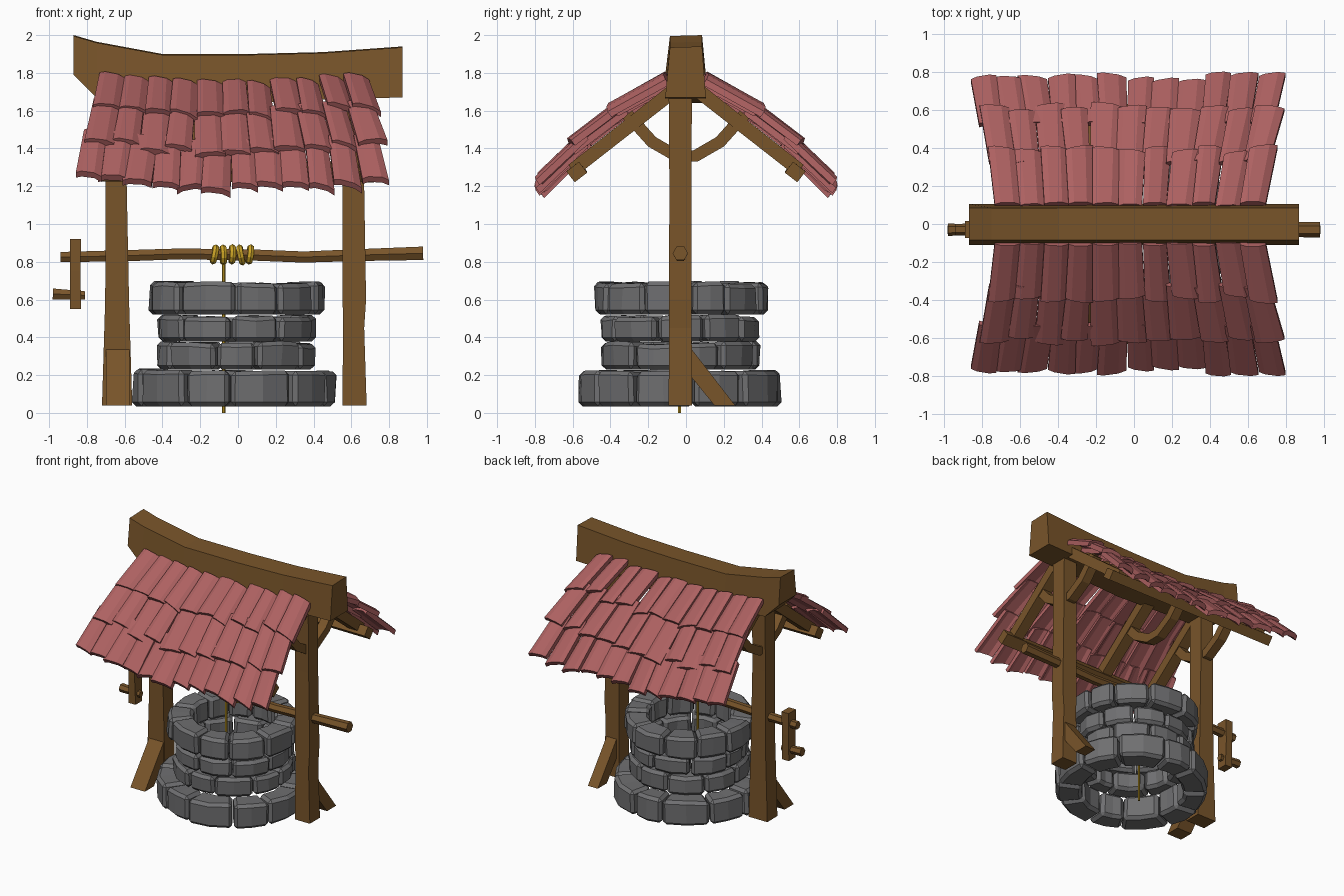
import bpy, bmesh, math, random
from mathutils import Vector

if "Cube" in bpy.data.objects:
    bpy.data.objects.remove(bpy.data.objects["Cube"])

random.seed(7)
J = lambda a: random.uniform(-a, a)


def material(name, rgb):
    m = bpy.data.materials.new(name)
    m.diffuse_color = (*rgb, 1)
    m.use_nodes = True
    m.node_tree.nodes["Principled BSDF"].inputs["Base Color"].default_value = m.diffuse_color
    return m


WOOD = material("wood", (0.19, 0.09, 0.023))
TILE = material("tile", (0.42, 0.12, 0.12))
STONE = material("stone", (0.16, 0.16, 0.165))
ROPE = material("rope", (0.62, 0.38, 0.02))


def loft(bm, rings):
    """Skin a list of equal point rings and cap both ends."""
    vs = [[bm.verts.new(p) for p in r] for r in rings]
    n = len(vs[0])
    for a, b in zip(vs, vs[1:]):
        for i in range(n):
            k = (i + 1) % n
            bm.faces.new((a[i], a[k], b[k], b[i]))
    bm.faces.new(vs[0])
    bm.faces.new(vs[-1])


def finish(bm, name, mat):
    bmesh.ops.recalc_face_normals(bm, faces=bm.faces[:])
    me = bpy.data.meshes.new(name)
    bm.to_mesh(me)
    bm.free()
    me.materials.append(mat)
    ob = bpy.data.objects.new(name, me)
    bpy.context.collection.objects.link(ob)
    return ob


def solid(name, rings, mat=WOOD):
    bm = bmesh.new()
    loft(bm, rings)
    return finish(bm, name, mat)


def beam(name, stations, u, sides=4, mat=WOOD):
    """Sweep a box or polygon section; stations are (x, y, z, half_u, half_v)."""
    pts = [Vector(s[:3]) for s in stations]
    u = Vector(u)
    rings = []
    for i, s in enumerate(stations):
        t = pts[min(i + 1, len(pts) - 1)] - pts[max(i - 1, 0)]
        v = t.cross(u).normalized()
        if sides == 4:
            sec = [(-1, -1), (1, -1), (1, 1), (-1, 1)]
        else:
            sec = [(math.cos(k * math.tau / sides), math.sin(k * math.tau / sides)) for k in range(sides)]
        rings.append([pts[i] + u * a * s[3] + v * b * s[4] for a, b in sec])
    return solid(name, rings, mat)


# Stone rings of the well wall
CX, CY = -0.01, -0.03


def stone_ring(name, z0, z1, ri, ro, count, turn):
    bm = bmesh.new()
    cuts = [(i + turn + J(0.17)) * math.tau / count for i in range(count)]
    cuts.append(cuts[0] + math.tau)
    for a0, a1 in zip(cuts, cuts[1:]):
        part = bmesh.new()
        out, top = ro + J(0.012), z1 + J(0.008)
        rings = []
        for f in (0, 0.5, 1):
            a = a0 + 0.012 + (a1 - a0 - 0.024) * f
            rings.append([(CX + (r + J(0.01)) * math.cos(a), CY + (r + J(0.01)) * math.sin(a), z)
                          for r, z in ((ri, z0), (out, z0), (out, top + J(0.006)), (ri, top + J(0.006)))])
        loft(part, rings)
        bmesh.ops.recalc_face_normals(part, faces=part.faces[:])
        edges = [e for e in part.edges if e.calc_face_angle(0) > 0.8]
        bmesh.ops.bevel(part, geom=edges, offset=0.022, segments=1, affect='EDGES', clamp_overlap=True)
        tmp = bpy.data.meshes.new("tmp")
        part.to_mesh(tmp)
        part.free()
        bm.from_mesh(tmp)
        bpy.data.meshes.remove(tmp)
    finish(bm, name, STONE)


stone_ring("wall_base", 0.035, 0.225, 0.36, 0.535, 11, 0.3)
stone_ring("wall_lower", 0.23, 0.372, 0.29, 0.425, 10, 0.0)
stone_ring("wall_upper", 0.378, 0.512, 0.29, 0.425, 10, 0.45)
stone_ring("wall_rim", 0.522, 0.69, 0.29, 0.465, 11, 0.1)

# Posts with diagonal feet on opposite sides
beam("left_post", [(-0.64, -0.03, 0.04, 0.08, 0.062), (-0.64, -0.03, 0.6, 0.063, 0.06),
                   (-0.645, -0.03, 1.2, 0.056, 0.058), (-0.645, -0.03, 1.74, 0.055, 0.062)], (1, 0, 0))
beam("right_post", [(0.617, -0.03, 0.04, 0.064, 0.062), (0.612, -0.03, 0.45, 0.056, 0.06),
                    (0.616, -0.03, 0.6, 0.062, 0.06), (0.61, -0.03, 1.2, 0.058, 0.058),
                    (0.61, -0.03, 1.74, 0.056, 0.062)], (1, 0, 0))
for name, x0, x1, s in (("left_foot", -0.70, -0.575, -1), ("right_foot", 0.575, 0.66, 1)):
    prof = [(0.05, 0.35), (0.29, 0.04), (0.18, 0.04), (0.05, 0.2)]
    solid(name, [[(x, -0.03 + s * y, z) for y, z in prof] for x in (x0, x1)])

# Heavy sagging ridge beam
ridge = [(-0.87, 1.79, 2.0), (-0.75, 1.67, 1.965), (-0.4, 1.66, 1.9),
         (0.05, 1.64, 1.9), (0.45, 1.66, 1.91), (0.87, 1.67, 1.94)]
solid("ridge_beam", [[(x, -0.11, b), (x, 0.105, b), (x, 0.085, t), (x, -0.085, t - 0.005)] for x, b, t in ridge])

# Roof frame: rafters, curved ties and purlins
for n, x in (("left", -0.64), ("middle", -0.2), ("right", 0.61)):
    for side, s in (("back", 1), ("front", -1)):
        beam(f"{n}_{side}_rafter", [(x, s * 0.04, 1.725, 0.045, 0.038), (x, s * 0.6, 1.285, 0.04, 0.036)], (1, 0, 0))
    tie = [(-0.31, 1.58), (-0.18, 1.435), (-0.05, 1.36), (0.05, 1.36), (0.18, 1.435), (0.31, 1.58)]
    beam(f"{n}_tie", [(x, y, z, 0.035, 0.032) for y, z in tie], (1, 0, 0))
for side, s in (("back", 1), ("front", -1)):
    beam(f"{side}_purlin", [(-0.74, s * 0.578, 1.28, 0.042, 0.036), (0.72, s * 0.578, 1.275, 0.042, 0.036)],
         Vector((0, s * 0.79, -0.61)))

# Roof tiles: arched slabs in three overlapping rows, mirrored front to back
rows = [((0.10, 1.745), (0.39, 1.58), -0.73, 0.69, -0.77, 0.73, 11),
        ((0.33, 1.605), (0.61, 1.385), -0.76, 0.71, -0.82, 0.77, 11),
        ((0.53, 1.43), (0.775, 1.19), -0.82, 0.74, -0.88, 0.78, 12)]
arch = [(-1, 0), (-0.55, 0.014), (0.45, 0.016), (1, 0)]
section = [(t, h) for t, h in arch] + [(t, h - 0.034) for t, h in reversed(arch)]
tiles = {1: bmesh.new(), -1: bmesh.new()}
for (y0, z0), (y1, z1), l0, r0, l1, r1, n in rows:
    for i in range(n):
        f = (i + 0.5) / n
        roll, longer, lift, wide = J(0.012) - 0.008, J(0.03), J(0.008), J(0.006)
        ends = []
        for y, z, l, r, k in ((y0, z0, l0, r0, 0), (y1, z1, l1, r1, 1)):
            x = l + (r - l) * f + (0.012 + J(0.014)) * k
            w = (r - l) / n / 2 + wide + 0.003 * k
            sag = 0.06 * (x / 0.75) ** 2
            slip = longer * (k or 0.5)
            ends.append((x, w, y + 0.75 * slip, z - 0.62 * slip + sag + lift, J(0.012) * k))
        for s, bm in tiles.items():
            loft(bm, [[(x + t * w, s * (y + h * 0.6 + t * skew), z + h * 0.85 + t * (roll - skew * 0.7))
                       for t, h in section] for x, w, y, z, skew in ends])
finish(tiles[1], "back_roof_tiles", TILE)
finish(tiles[-1], "front_roof_tiles", TILE)

# Windlass axle, crank and handle
axle = [(-0.94, 0.825, 0.031), (-0.6, 0.832, 0.034), (-0.3, 0.842, 0.033),
        (0.1, 0.835, 0.034), (0.35, 0.825, 0.034), (0.62, 0.835, 0.036), (0.98, 0.845, 0.041)]
beam("axle", [(x, -0.03, z, r, r) for x, z, r in axle], (0, 1, 0), 6)
beam("crank_arm", [(-0.86, -0.03, 0.55, 0.03, 0.04), (-0.862, -0.03, 0.75, 0.027, 0.045),
                   (-0.86, -0.03, 0.92, 0.03, 0.045)], (1, 0, 0))
beam("crank_handle", [(-0.98, -0.03, 0.63, 0.033, 0.033), (-0.81, -0.03, 0.622, 0.025, 0.025)], (0, 1, 0), 6)

# Rope wound on the axle and hanging into the well
for i in range(5):
    bpy.ops.mesh.primitive_torus_add(major_segments=10, minor_segments=6, major_radius=0.037 + J(0.003),
                                     minor_radius=0.018, location=(-0.125 + 0.047 * i, -0.03, 0.838 + J(0.004)),
                                     rotation=(0, math.pi / 2 + J(0.2), J(0.15)))
    bpy.context.object.name = f"rope_coil_{i + 1}"
    bpy.context.object.data.materials.append(ROPE)
beam("rope", [(-0.075, -0.035, 0.0, 0.009, 0.009), (-0.075, -0.035, 0.82, 0.009, 0.009)], (1, 0, 0), 6, ROPE)
